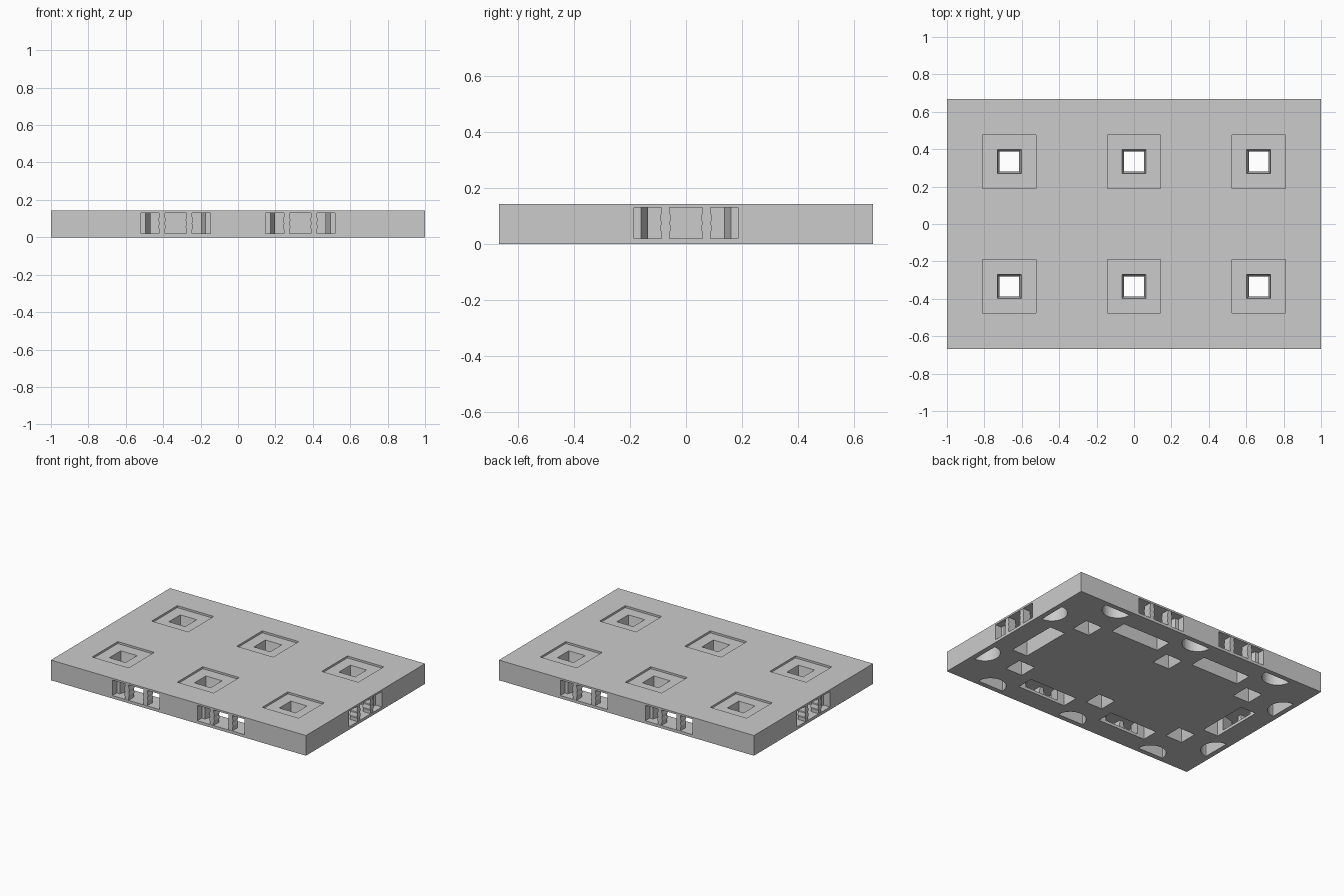
import bpy, bmesh, math
from mathutils import Matrix, Vector

cube = bpy.data.objects.get("Cube")
if cube:
    bpy.data.objects.remove(cube, do_unlink=True)

HALF_X, HALF_Y, HEIGHT = 1.0, 0.667, 0.143
STEP = 2 / 3
SLOT_FLOOR, SLOT_TOP = 0.02, 0.13

grey = bpy.data.materials.new("light_grey")
grey.use_nodes = True
grey.diffuse_color = (0.6, 0.6, 0.6, 1)
grey.node_tree.nodes["Principled BSDF"].inputs["Base Color"].default_value = (0.6, 0.6, 0.6, 1)


def loft(bm, rings):
    """Closed solid through rings of matching points."""
    loops = [[bm.verts.new(p) for p in ring] for ring in rings]
    n = len(loops[0])
    for a, b in zip(loops, loops[1:]):
        for i in range(n):
            j = (i + 1) % n
            bm.faces.new((a[i], a[j], b[j], b[i]))
    bm.faces.new(loops[0][::-1])
    bm.faces.new(loops[-1])


def prism(bm, outline, z0, z1, frame):
    loft(bm, [[frame @ Vector((x, y, z)) for x, y in outline] for z in (z0, z1)])


def square(cx, cy, half, z):
    return [(cx + sx * half, cy + sy * half, z) for sx, sy in ((-1, -1), (1, -1), (1, 1), (-1, 1))]


def finish(name, bm):
    bmesh.ops.recalc_face_normals(bm, faces=bm.faces)
    mesh = bpy.data.meshes.new(name)
    bm.to_mesh(mesh)
    bm.free()
    mesh.materials.append(grey)
    obj = bpy.data.objects.new(name, mesh)
    bpy.context.collection.objects.link(obj)
    return obj


def edge_frame(side, offset):
    """Frame on a side wall: local x runs along the wall, local y points inward."""
    reach = HALF_Y if side % 2 == 0 else HALF_X
    return Matrix.Rotation(side * math.pi / 2, 4, 'Z') @ Matrix.Translation((offset, -reach, 0))


def mirrored(points):
    return points + [(-x, y) for x, y in reversed(points)]


slots = [edge_frame(s, o) for s in range(4) for o in ((-STEP / 2, STEP / 2) if s % 2 == 0 else (0,))]
cups = [edge_frame(s, o) for s in range(4)
        for o in ((-STEP, 0, STEP) if s % 2 == 0 else (-STEP / 2, STEP / 2))]
holes = [(x, y) for x in (-STEP, 0, STEP) for y in (-STEP / 2, STEP / 2)]

# Slab
bm = bmesh.new()
prism(bm, [(-HALF_X, -HALF_Y), (HALF_X, -HALF_Y), (HALF_X, HALF_Y), (-HALF_X, HALF_Y)],
      0, HEIGHT, Matrix.Identity(4))
slab = finish("tile_base", bm)

# Cutters: side channels, underside clip pockets, half-round cups, top recesses, waisted holes
channel = mirrored([(0.185, -0.02), (0.185, 0.05), (0.16, 0.05), (0.135, 0.145), (0.135, 0.2)])
pocket = mirrored([(0.188, 0.145), (0.188, 0.265)])
arc = [(0.1 * math.cos(t * math.pi / 24), 0.035 + 0.1 * math.sin(t * math.pi / 24)) for t in range(25)]

cutters = []
for name, outline, z0, z1, frames in (
        ("channel_cutter", channel, SLOT_FLOOR, SLOT_TOP, slots),
        ("pocket_cutter", pocket, -0.02, SLOT_TOP - 0.001, slots),
        ("cup_cutter", arc, -0.02, 0.1, cups)):
    bm = bmesh.new()
    for frame in frames:
        prism(bm, outline, z0, z1, frame)
    cutters.append(finish(name, bm))

for name, rings in (("recess_cutter", ((0.143, HEIGHT - 0.014), (0.143, HEIGHT + 0.02))),
                    ("hole_cutter", ((0.067, -0.01), (0.053, 0.063), (0.068, HEIGHT + 0.01)))):
    bm = bmesh.new()
    for x, y in holes:
        loft(bm, [square(x, y, half, z) for half, z in rings])
    cutters.append(finish(name, bm))

bpy.context.view_layer.objects.active = slab
for cutter in cutters:
    cutter.hide_render = True
    mod = slab.modifiers.new(cutter.name, 'BOOLEAN')
    mod.operation = 'DIFFERENCE'
    mod.solver = 'EXACT'
    mod.object = cutter
    bpy.ops.object.modifier_apply(modifier=mod.name)
for cutter in cutters:
    bpy.data.objects.remove(cutter, do_unlink=True)

# Scalloped pillars inside each channel
widths = (0.015, 0.015, 0.02, 0.015, 0.02, 0.015, 0.015)
rise = (SLOT_TOP - SLOT_FLOOR) / (len(widths) - 1)
profile = mirrored([(w, SLOT_FLOOR + i * rise) for i, w in enumerate(widths)])
bm = bmesh.new()
for frame in slots:
    for cx in (-0.073, 0.073):
        loft(bm, [[frame @ Vector((cx + x, y, z)) for x, z in profile] for y in (0.002, 0.06)])
finish("slot_pillars", bm)
